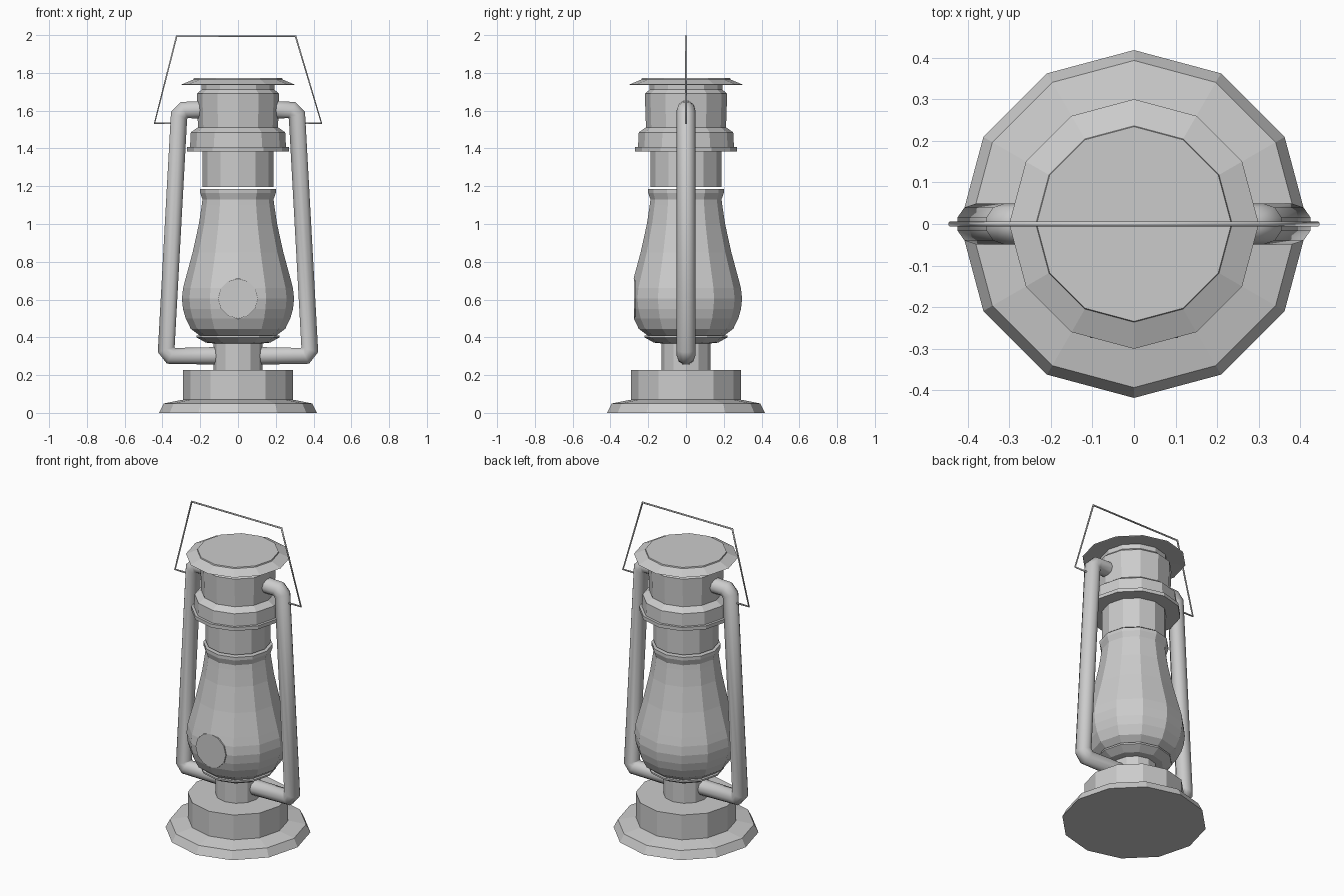
import bpy, bmesh, math

if "Cube" in bpy.data.objects:
    bpy.data.objects.remove(bpy.data.objects["Cube"])


def lathe(name, profile, sides=12):
    """Closed solid of revolution from (radius, z) points."""
    bm = bmesh.new()
    rings = []
    for r, z in profile:
        rings.append([bm.verts.new((r * math.cos(2 * math.pi * i / sides),
                                    r * math.sin(2 * math.pi * i / sides), z))
                      for i in range(sides)])
    for a, b in zip(rings, rings[1:]):
        for i in range(sides):
            j = (i + 1) % sides
            bm.faces.new((a[i], a[j], b[j], b[i]))
    bm.faces.new(rings[0][::-1])
    bm.faces.new(rings[-1])
    bmesh.ops.recalc_face_normals(bm, faces=bm.faces)
    mesh = bpy.data.meshes.new(name)
    bm.to_mesh(mesh)
    bm.free()
    ob = bpy.data.objects.new(name, mesh)
    bpy.context.collection.objects.link(ob)
    return ob


def tube(name, path, radius, resolution):
    """Round tube along (x, z) points in the y = 0 plane."""
    cu = bpy.data.curves.new(name, 'CURVE')
    cu.dimensions = '3D'
    cu.bevel_depth = radius
    cu.bevel_resolution = resolution
    cu.use_fill_caps = True
    sp = cu.splines.new('POLY')
    sp.points.add(len(path) - 1)
    for p, (x, z) in zip(sp.points, path):
        p.co = (x, 0, z, 1)
    ob = bpy.data.objects.new(name, cu)
    bpy.context.collection.objects.link(ob)
    return ob


def disc(name, radius, y0, y1, z):
    bpy.ops.mesh.primitive_cylinder_add(vertices=12, radius=radius, depth=abs(y1 - y0),
                                        location=(0, (y0 + y1) / 2, z),
                                        rotation=(math.pi / 2, 0, 0))
    ob = bpy.context.object
    ob.name = name
    return ob


# Fuel tank, stem and burner plate
lathe("base", [(.418, 0), (.393, .05), (.29, .07), (.29, .227)])
lathe("stem", [(.13, .22), (.13, .38)])
lathe("burner_plate", [(.13, .368), (.17, .372), (.22, .40), (.22, .41)])

# Pear-shaped globe with a flattened opening at the front
globe = lathe("globe", [(.205, .411), (.25, .445), (.277, .50), (.291, .55), (.297, .605),
                        (.291, .66), (.278, .71), (.24, .85), (.207, 1.0), (.192, 1.10),
                        (.188, 1.13), (.20, 1.165), (.20, 1.185)])
cutter = disc("opening_cutter", .107, -.40, -.265, .605)
cutter.hide_render = True
cutter.hide_viewport = True
cut = globe.modifiers.new("opening", 'BOOLEAN')
cut.operation = 'DIFFERENCE'
cut.solver = 'EXACT'
cut.object = cutter
disc("filler_cap", .106, -.25, -.274, .605)

# Chimney, collar and hood
lathe("chimney", [(.187, 1.195), (.187, 1.39)])
lathe("hood", [(.27, 1.385), (.27, 1.407), (.254, 1.407), (.25, 1.485), (.212, 1.512),
               (.218, 1.69), (.192, 1.712), (.192, 1.745)])
lathe("top_brim", [(.19, 1.742), (.295, 1.736), (.30, 1.738), (.236, 1.765), (.234, 1.772)])

# Side air tubes
for side, s in (("left", -1), ("right", 1)):
    path = [(.18, 1.605), (.285, 1.603), (.312, 1.575), (.380, .335), (.355, .302), (.10, .302)]
    tube(side + "_air_tube", [(s * x, z) for x, z in path], .049, 3)

# Wire carrying handle
tube("wire_handle", [(-.33, 1.533), (-.442, 1.533), (-.325, 1.994), (.305, 1.994),
                     (.442, 1.533), (.33, 1.533)], .006, 1)
